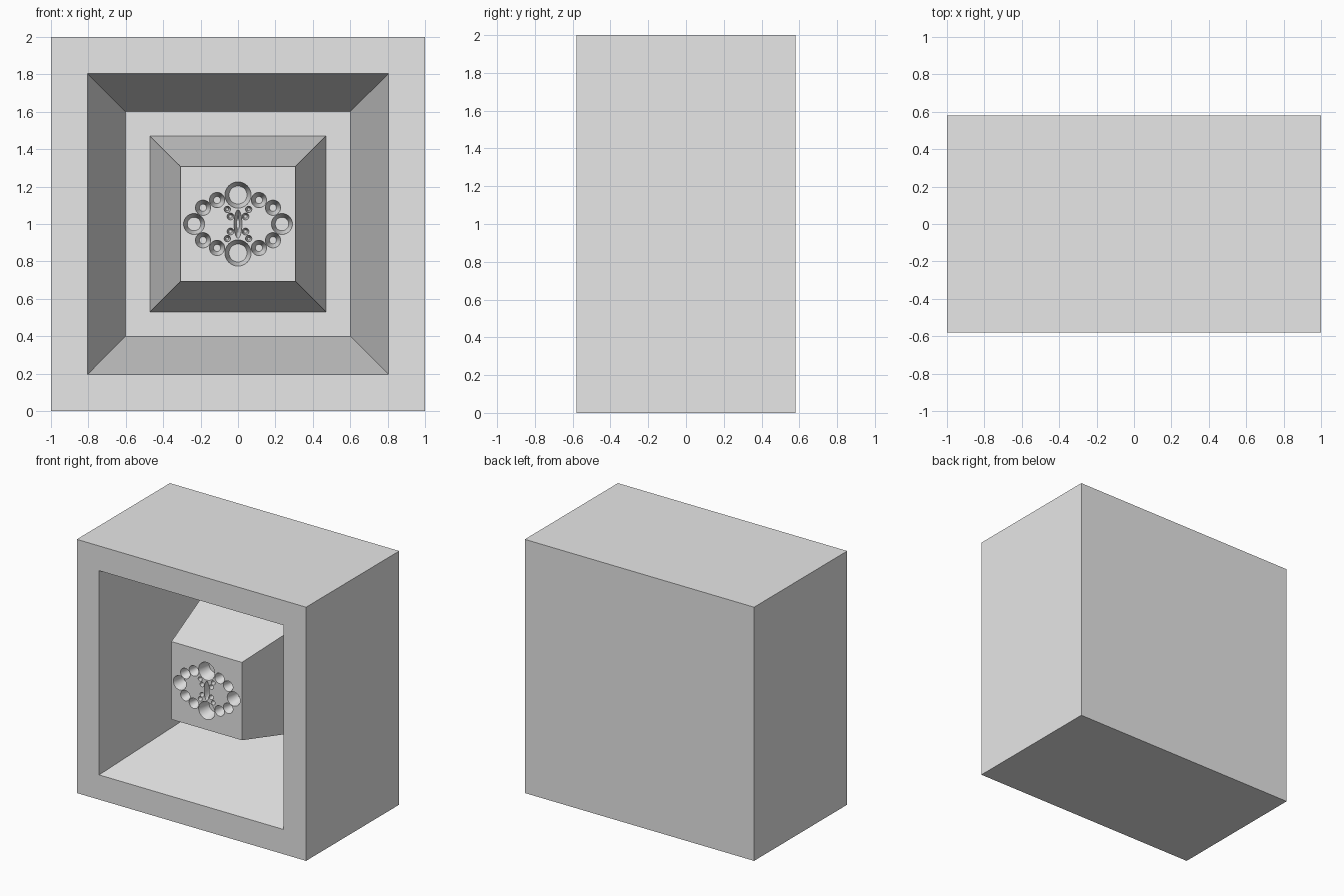
import bpy, bmesh, math
from mathutils import Matrix

if "Cube" in bpy.data.objects:
    bpy.data.objects.remove(bpy.data.objects["Cube"], do_unlink=True)

FRONT, BACK = -0.58, 0.58
FLOOR = 0.385          # bottom of the recess
PLINTH_FACE = -0.39    # front of the inner block
HOLE_DEPTH = 0.1

grey = bpy.data.materials.new("plain_grey")
grey.use_nodes = True
grey.diffuse_color = (0.8, 0.8, 0.8, 1)
grey.node_tree.nodes["Principled BSDF"].inputs["Base Color"].default_value = (0.8, 0.8, 0.8, 1)


def make_object(name, bm):
    bmesh.ops.recalc_face_normals(bm, faces=bm.faces)
    mesh = bpy.data.meshes.new(name)
    bm.to_mesh(mesh)
    bm.free()
    mesh.materials.append(grey)
    ob = bpy.data.objects.new(name, mesh)
    bpy.context.collection.objects.link(ob)
    return ob


def square_loft(name, sections):
    """Join square sections (half width, y) and cap both ends."""
    bm = bmesh.new()
    rings = [[bm.verts.new((sx * h, y, 1 + sz * h))
              for sx, sz in ((-1, -1), (1, -1), (1, 1), (-1, 1))]
             for h, y in sections]
    for a, b in zip(rings, rings[1:]):
        for i in range(4):
            j = (i + 1) % 4
            bm.faces.new((a[i], a[j], b[j], b[i]))
    bm.faces.new(rings[0])
    bm.faces.new(rings[-1])
    return make_object(name, bm)


# Housing with tapered recess, and the block standing inside it
housing = square_loft("housing", [(1, BACK), (1, FRONT), (0.805, FRONT), (0.602, FLOOR)])
plinth = square_loft("inner_plinth", [(0.474, FLOOR + 0.02), (0.307, PLINTH_FACE)])

# Tapered holes: x, z offset, rim radius, floor radius
quarter_holes = [
    (0, 0.155, 0.07, 0.048),
    (0.235, 0, 0.056, 0.036),
    (0.112, 0.128, 0.041, 0.019),
    (0.187, 0.087, 0.041, 0.019),
    (0.057, 0.078, 0.017, 0.007),
    (0.04, 0.04, 0.018, 0.008),
]
bm = bmesh.new()


def add_hole(x, z, rim, floor, stretch=1):
    """Tapered plug that starts just in front of the face."""
    lead = 0.01
    front_radius = rim + (rim - floor) * lead / HOLE_DEPTH
    place = (Matrix.Translation((x, PLINTH_FACE + (HOLE_DEPTH - lead) / 2, 1 + z))
             @ Matrix.Diagonal((1, 1, stretch, 1))
             @ Matrix.Rotation(math.pi / 2, 4, 'X'))
    bmesh.ops.create_cone(bm, cap_ends=True, segments=48, radius1=floor,
                          radius2=front_radius, depth=HOLE_DEPTH + lead, matrix=place)


for x, z, rim, floor in quarter_holes:
    for px in {x, -x}:
        for pz in {z, -z}:
            add_hole(px, pz, rim, floor)
add_hole(0, 0, 0.021, 0.008, 3.6)   # central slot

cutter = make_object("hole_cutter", bm)
cutter.hide_render = True
cut = plinth.modifiers.new("holes", 'BOOLEAN')
cut.operation = 'DIFFERENCE'
cut.solver = 'EXACT'
cut.use_self = True
cut.object = cutter

# Bake the cut and smooth the round hole walls
bpy.ops.object.select_all(action='DESELECT')
plinth.select_set(True)
bpy.context.view_layer.objects.active = plinth
bpy.ops.object.modifier_apply(modifier=cut.name)
bpy.data.objects.remove(cutter, do_unlink=True)
bpy.ops.object.shade_smooth_by_angle(angle=math.radians(30))
